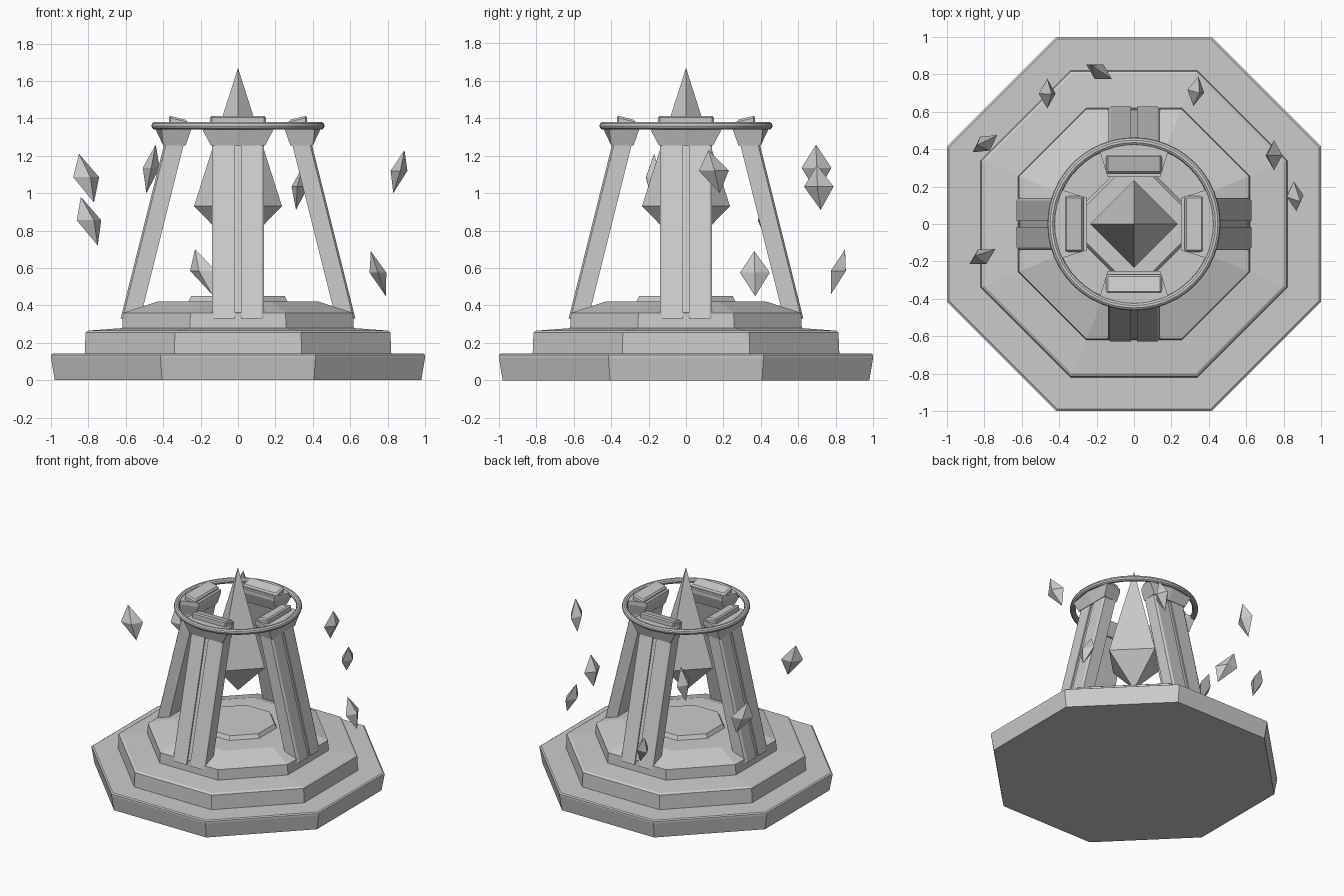
import bpy, bmesh, math
from mathutils import Vector, Matrix

cube = bpy.data.objects.get("Cube")
if cube:
    bpy.data.objects.remove(cube, do_unlink=True)

stone = bpy.data.materials.new("grey_stone")
stone.use_nodes = True
GREY = (0.6, 0.6, 0.6, 1)
stone.diffuse_color = GREY
stone.node_tree.nodes["Principled BSDF"].inputs["Base Color"].default_value = GREY


def loft(name, rings, turn=0):
    """Skin equal-length rings of points, cap both ends, turn about z."""
    bm = bmesh.new()
    loops = [[bm.verts.new(p) for p in ring] for ring in rings]
    n = len(loops[0])
    for a, b in zip(loops, loops[1:]):
        for i in range(n):
            j = (i + 1) % n
            bm.faces.new((a[i], a[j], b[j], b[i]))
    bm.faces.new(loops[0][::-1])
    bm.faces.new(loops[-1])
    bmesh.ops.transform(bm, matrix=Matrix.Rotation(turn, 4, 'Z'), verts=bm.verts)
    bmesh.ops.recalc_face_normals(bm, faces=bm.faces)
    mesh = bpy.data.meshes.new(name)
    bm.to_mesh(mesh)
    bm.free()
    mesh.materials.append(stone)
    ob = bpy.data.objects.new(name, mesh)
    bpy.context.collection.objects.link(ob)
    return ob


def octagon(r, z):
    R = r / math.cos(math.pi / 8)
    angles = [math.pi / 8 + k * math.pi / 4 for k in range(8)]
    return [(R * math.cos(a), R * math.sin(a), z) for a in angles]


def gem(name, top, bottom, wide, thin, spin, waist=0.5):
    """Four-sided double pyramid between two points."""
    bm = bmesh.new()
    top, bottom = Vector(top), Vector(bottom)
    mid = bottom.lerp(top, waist)
    u = Vector((math.cos(spin), math.sin(spin), 0))
    v = Vector((-u.y, u.x, 0))
    belt = [bm.verts.new(mid + d) for d in (u * wide, v * thin, -u * wide, -v * thin)]
    for tip in (bm.verts.new(top), bm.verts.new(bottom)):
        for i in range(4):
            bm.faces.new((belt[i], belt[(i + 1) % 4], tip))
    bmesh.ops.recalc_face_normals(bm, faces=bm.faces)
    mesh = bpy.data.meshes.new(name)
    bm.to_mesh(mesh)
    bm.free()
    mesh.materials.append(stone)
    bpy.context.collection.objects.link(bpy.data.objects.new(name, mesh))


# Stepped octagonal base
tiers = {
    "base_step": [(0.98, 0), (1, 0.12), (1, 0.135), (0.99, 0.142)],
    "middle_step": [(0.82, 0.13), (0.815, 0.255), (0.8, 0.265), (0.6, 0.28)],
    "upper_step": [(0.62, 0.26), (0.615, 0.36), (0.43, 0.42)],
    "dais": [(0.27, 0.41), (0.25, 0.45)],
}
for name, profile in tiers.items():
    loft(name, [octagon(r, z) for r, z in profile])


# Leaning pillar section with a shallow groove down its outer face
def pillar_section(z):
    y = -0.62 + 0.25 * (z - 0.36)
    w, g, d = 0.14, 0.015, 0.01
    outline = [(-w, 0.01), (-w + 0.015, 0), (-g, 0), (-g, d), (g, d), (g, 0),
               (w - 0.015, 0), (w, 0.01), (w, 0.105), (-w, 0.105)]
    return [(x, y + t, z) for x, t in outline]


# Flared bracket section on top of each pillar
def bracket_section(w_in, w_out, inner, outer, bulge, z):
    return [(-w_out, -outer, z), (0, -outer - bulge, z), (w_out, -outer, z),
            (w_in, -inner, z), (-w_in, -inner, z)]


for side, k in (("front", 0), ("left", 1), ("back", 2), ("right", 3)):
    turn = k * math.pi / 2
    loft(side + "_pillar", [pillar_section(0.33), pillar_section(1.3)], turn)
    loft(side + "_bracket", [bracket_section(0.14, 0.145, 0.28, 0.4, 0, 1.255),
                             bracket_section(0.14, 0.19, 0.25, 0.41, 0.03, 1.34),
                             bracket_section(0.14, 0.19, 0.25, 0.41, 0.03, 1.37)], turn)
    # Tilted bar, higher towards the outside
    bar = loft(side + "_bar",
               [[(s * 0.15, y, z) for s, y, z in
                 ((-1, -0.37, a), (1, -0.37, a), (1, -0.27, b), (-1, -0.27, b))]
                for a, b in ((1.36, 1.35), (1.415, 1.39))], turn)
    bevel = bar.modifiers.new("soft_edges", 'BEVEL')
    bevel.width = 0.01
    bevel.segments = 1

# Crown ring
bpy.ops.mesh.primitive_torus_add(major_radius=0.442, minor_radius=0.021, major_segments=48,
                                 minor_segments=10, location=(0, 0, 1.36))
ring = bpy.context.object
ring.name = "crown_ring"
ring.data.materials.append(stone)
bpy.ops.object.shade_smooth_by_angle()

# Central crystal
gem("crystal", (0, 0, 1.67), (0, 0, 0.69), 0.235, 0.235, 0, 0.245)

# Floating shards: top point, bottom point, turn in degrees
shards = [
    ((-0.84, 0.42, 0.98), (-0.75, 0.44, 0.72), 35),
    ((-0.44, 0.695, 1.26), (-0.49, 0.70, 1.0), 90),
    ((-0.23, 0.85, 0.70), (-0.14, 0.775, 0.46), 150),
    ((0.35, 0.70, 1.15), (0.31, 0.72, 0.91), 80),
    ((0.71, 0.365, 0.69), (0.79, 0.37, 0.45), 90),
    ((0.89, 0.12, 1.23), (0.83, 0.18, 1.0), 95),
    ((-0.85, -0.17, 1.21), (-0.77, -0.18, 0.95), 30),
]
for i, (top, bottom, spin) in enumerate(shards):
    gem(f"shard_{i + 1}", top, bottom, 0.08, 0.045, math.radians(spin), 0.52)
